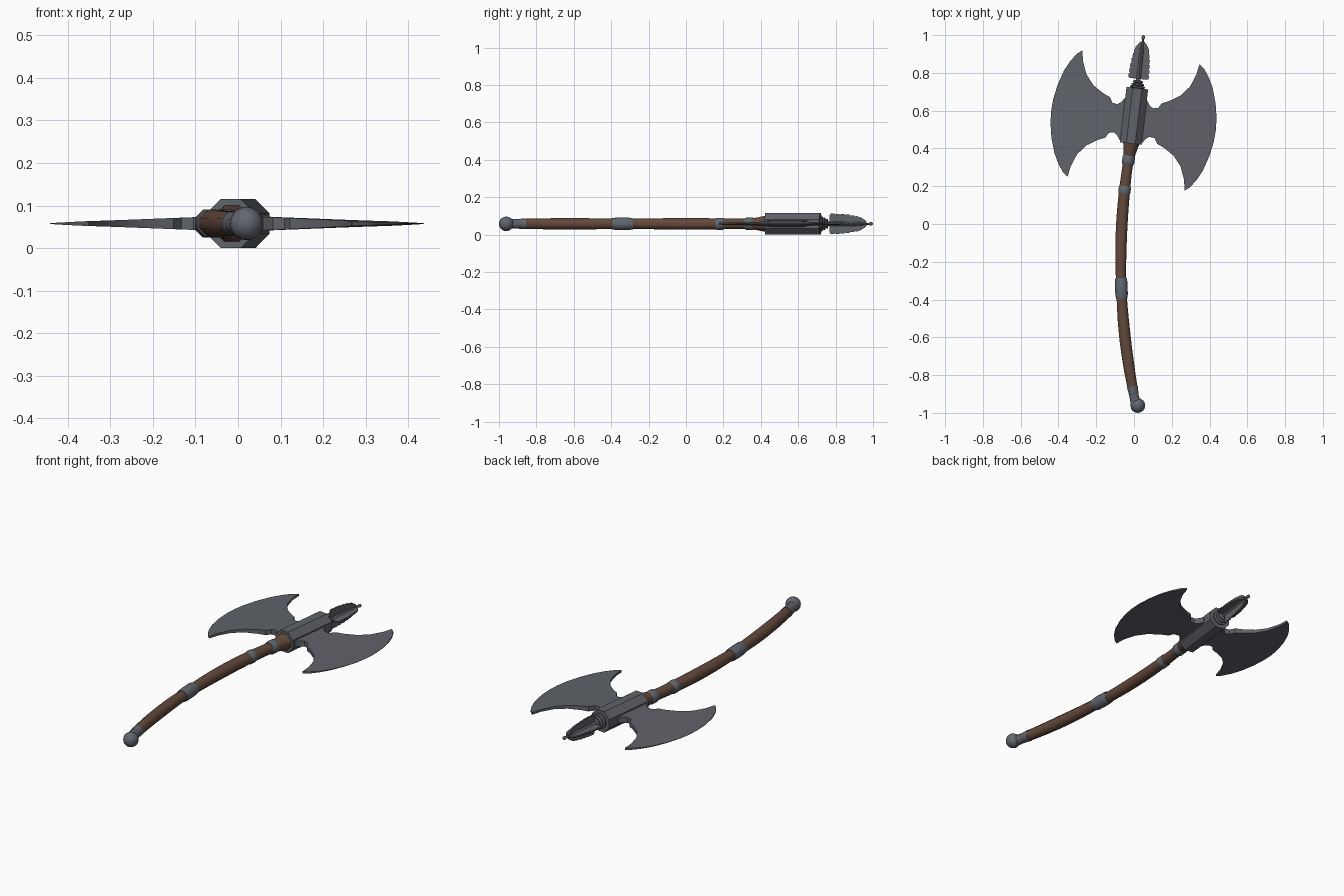
import bpy, bmesh, math
from mathutils import Matrix, Vector

cube = bpy.data.objects.get("Cube")
if cube:
    bpy.data.objects.remove(cube)


def material(name, rgb):
    m = bpy.data.materials.new(name)
    m.use_nodes = True
    m.diffuse_color = (*rgb, 1)
    m.node_tree.nodes["Principled BSDF"].inputs["Base Color"].default_value = (*rgb, 1)
    return m


steel = material("dark_steel", (0.115, 0.123, 0.14))
fitting = material("blue_grey_fitting", (0.12, 0.135, 0.16))
wood = material("brown_wood", (0.125, 0.066, 0.044))

MID = 0.0575                                   # height of the whole axe's centre plane
HEAD = Matrix.Translation((0, 0.57, MID)) @ Matrix.Rotation(math.radians(-6.7), 4, 'Z')
HAFT = Matrix.Translation((0, 0, MID))


def bend(y):
    """Sideways curve of the haft."""
    return 0.14 * (y + 0.2) ** 2 - 0.07


def finish(name, bm, mat, matrix, angle):
    bmesh.ops.recalc_face_normals(bm, faces=bm.faces)
    mesh = bpy.data.meshes.new(name)
    bm.to_mesh(mesh)
    bm.free()
    mesh.materials.append(mat)
    ob = bpy.data.objects.new(name, mesh)
    ob.matrix_world = matrix
    bpy.context.collection.objects.link(ob)
    bpy.ops.object.select_all(action='DESELECT')
    ob.select_set(True)
    bpy.context.view_layer.objects.active = ob
    bpy.ops.object.shade_smooth_by_angle(angle=math.radians(angle))
    return ob


def tube(name, profile, mat, matrix=HAFT, curved=True, sides=8, angle=50):
    """Capped rings of (position along y, radius); follows the haft when curved."""
    bm = bmesh.new()
    rings = []
    for y, r in profile:
        slope = 0.28 * (y + 0.2) if curved else 0
        centre = Vector((bend(y) if curved else 0, y, 0))
        across = Vector((1, -slope, 0)).normalized()
        turns = [2 * math.pi * (i + 0.5) / sides for i in range(sides)]
        rings.append([bm.verts.new(centre + across * r * math.cos(t)
                                   + Vector((0, 0, r * math.sin(t)))) for t in turns])
    for a, b in zip(rings, rings[1:]):
        for i in range(sides):
            j = (i + 1) % sides
            bm.faces.new((a[i], a[j], b[j], b[i]))
    bm.faces.new(rings[0])
    bm.faces.new(rings[-1])
    return finish(name, bm, mat, matrix, angle)


def plate(name, outline, thickness, mat, matrix):
    """Flat outline in x and y; thickness(x) gives the half depth."""
    bm = bmesh.new()
    top = [bm.verts.new((x, y, thickness(x))) for x, y in outline]
    low = [bm.verts.new((x, y, -thickness(x))) for x, y in outline]
    bm.faces.new(top)
    bm.faces.new(low[::-1])
    n = len(outline)
    for i in range(n):
        j = (i + 1) % n
        bm.faces.new((top[i], low[i], low[j], top[j]))
    return finish(name, bm, mat, matrix, 20)


def ball(name, place, radius, mat, matrix, stretch=1):
    bm = bmesh.new()
    bmesh.ops.create_uvsphere(bm, u_segments=16, v_segments=10, radius=radius)
    bmesh.ops.scale(bm, vec=(1, stretch, 1), verts=bm.verts)
    bmesh.ops.translate(bm, vec=place, verts=bm.verts)
    return finish(name, bm, mat, matrix, 50)


# Wooden haft: two gently swelling grips and a flare below the head
grip = []
for start, end in ((-0.9, -0.34), (-0.34, 0.34)):
    for i in range(10):
        t = i / 10
        grip.append((start + (end - start) * t, 0.028 + 0.005 * math.sin(math.pi * t)))
grip += [(0.34, 0.03), (0.38, 0.036), (0.43, 0.047)]
tube("haft", grip, wood)

# Metal bands on the haft
for name, y, half, r in (("middle_band", -0.34, 0.055, 0.036),
                         ("upper_band", 0.18, 0.022, 0.035),
                         ("neck_band", 0.34, 0.024, 0.036)):
    tube(name, [(y - half, r - 0.004), (y - half * 0.6, r), (y + half * 0.6, r),
                (y + half, r - 0.004)], fitting)

# Pommel and its collar
tube("pommel_collar", [(-0.95, 0.029), (-0.91, 0.027), (-0.86, 0.031)], fitting)
ball("pommel", (0.02, -0.961, 0), 0.039, fitting, HAFT)

# Eight-sided socket that carries the blades
socket_r = MID / math.cos(math.pi / 8)
tube("head_socket", [(-0.145, socket_r), (0.15, socket_r)], steel, HEAD, False, angle=30)

# Twin blades: half outline from root to tip to cutting edge, mirrored both ways
SHIFT = -0.022
half = [(0.02, 0.11), (0.062, 0.11), (0.075, 0.09), (0.094, 0.076), (0.122, 0.08),
        (0.138, 0.108), (0.175, 0.124), (0.232, 0.16), (0.276, 0.213),
        (0.302, 0.28), (0.312, 0.337), (0.338, 0.317), (0.368, 0.275),
        (0.396, 0.22), (0.421, 0.141), (0.435, 0.065)]
outline = half + [(0.439, 0)] + [(x, -y) for x, y in reversed(half)]
for name, s in (("left_blade", 1), ("right_blade", -1)):
    plate(name, [(s * x, y + SHIFT) for x, y in outline],
          lambda x: 0.019 * (1 - abs(x) / 0.45), steel, HEAD)

# Stepped rings between socket and spike
steps = [(0.145, 0.025)]
for i in range(3):
    y, r = 0.157 + 0.014 * i, 0.041 - 0.007 * i
    steps += [(y - 0.004, r), (y + 0.003, r), (y + 0.007, r - 0.014)]
steps.append((0.21, 0.012))
tube("neck_rings", steps, steel, HEAD, False, sides=12, angle=30)

# Spike core with a ball tip
tube("spike_core", [(0.19, 0.013), (0.36, 0.011), (0.39, 0.006), (0.425, 0.005)],
     steel, HEAD, False)
ball("spike_tip", (0, 0.421, 0), 0.0095, steel, HEAD, 1.25)

# Four notched fins around the spike
fin = [(0, 0.2), (0.046, 0.2)]
for i in range(5):
    y, r = 0.205 + 0.027 * i, 0.054 - 0.0012 * i * i * 0.5
    fin += [(r, y), (r, y + 0.019), (r - 0.005, y + 0.021), (r - 0.005, y + 0.025)]
fin += [(0.041, 0.345), (0.034, 0.367), (0.022, 0.385), (0.01, 0.397), (0, 0.398)]
for i, name in enumerate(("left_fin", "top_fin", "right_fin", "bottom_fin")):
    plate(name, fin, lambda x: 0.004, steel,
          HEAD @ Matrix.Rotation(i * math.pi / 2, 4, 'Y'))
